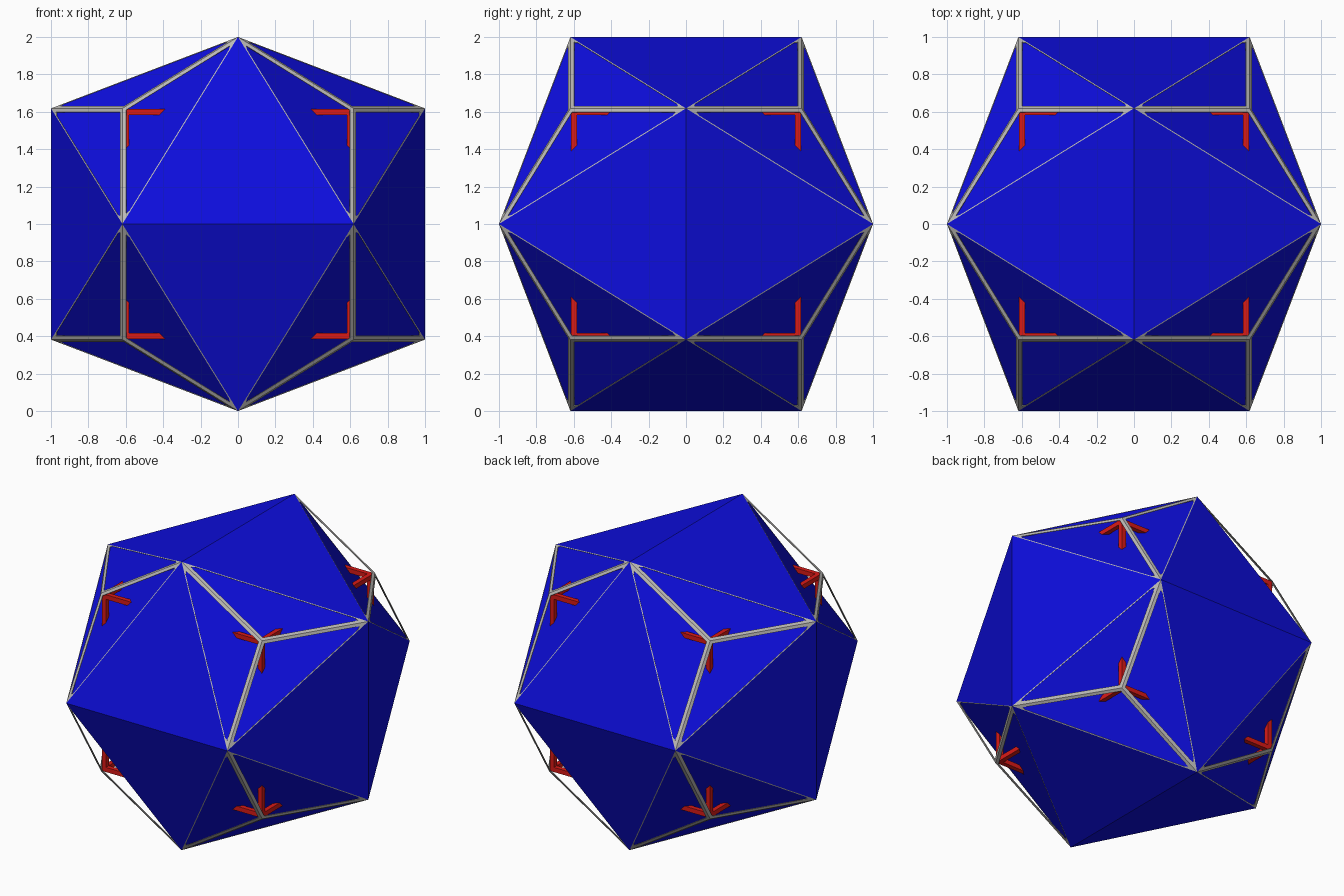
import bpy, bmesh
from mathutils import Vector
from itertools import product

if "Cube" in bpy.data.objects:
    bpy.data.objects.remove(bpy.data.objects["Cube"], do_unlink=True)

G = (5 ** 0.5 - 1) / 2          # golden ratio fraction, 0.618
CENTRE = Vector((0, 0, 1))


def material(name, rgb):
    m = bpy.data.materials.new(name)
    m.use_nodes = True
    m.diffuse_color = (*rgb, 1)
    m.node_tree.nodes["Principled BSDF"].inputs["Base Color"].default_value = (*rgb, 1)
    return m


def make_object(name, bm, mat):
    me = bpy.data.meshes.new(name)
    bm.to_mesh(me)
    bm.free()
    me.materials.append(mat)
    ob = bpy.data.objects.new(name, me)
    ob.location = CENTRE
    bpy.context.collection.objects.link(ob)
    return ob


blue = material("deep blue", (0.004, 0.004, 0.72))
grey = material("light grey", (0.5, 0.49, 0.47))
red = material("red", (0.7, 0.01, 0.008))

# Solid twenty-sided body
bm = bmesh.new()
for a, b in product((-1, 1), repeat=2):
    for p in ((0, a * G, b), (b, 0, a * G), (a * G, b, 0)):
        bm.verts.new(p)
bmesh.ops.convex_hull(bm, input=bm.verts)
bmesh.ops.recalc_face_normals(bm, faces=bm.faces)
make_object("icosahedron_body", bm, blue)

# Cube frame whose corners poke out of the body
OUT, T = 0.615, 0.032
MID = OUT - T / 2
bm = bmesh.new()
for axis in range(3):
    for a, b in product((-MID, MID), repeat=2):
        size = Vector((T, T, T))
        size[axis] = 2 * OUT
        pos = Vector((0, 0, 0))
        pos[(axis + 1) % 3], pos[(axis + 2) % 3] = a, b
        verts = bmesh.ops.create_cube(bm, size=1)["verts"]
        bmesh.ops.scale(bm, vec=size, verts=verts)
        bmesh.ops.translate(bm, vec=pos, verts=verts)
make_object("inner_cube_frame", bm, red)

# Open three-sided pyramids: wide strips on the ridges, thin strips at the base
RIDGE, BASE = 0.021, 0.006
DROP = RIDGE * (1 + G * G) ** 0.5     # ridge strip width measured upright


def add_pyramid_side(bm, a, b, c):
    if (b - a).cross(c - a).dot(c) < 0:
        a, b = b, a
    m = (a + b) / 2
    u, v = (b - a).normalized(), (c - m).normalized()
    half, height = (b - a).length / 2, (c - m).length

    def vert(x, y):
        return bm.verts.new(m + u * x + v * y)

    A, B, C = vert(-half, 0), vert(half, 0), vert(0, height)
    tip = vert(0, height - DROP)
    near, far = 0.065, 0.085          # small gussets in the sharp corners
    a1, b1 = (vert(s * (half - near), near * G - DROP) for s in (-1, 1))
    a2, b2 = (vert(s * (half - far), BASE) for s in (-1, 1))
    for f in ((A, a1, tip, C), (C, tip, b1, B), (A, B, b2, a2),
              (A, a2, a1), (B, b1, b2)):
        bm.faces.new(f)


bm = bmesh.new()
for x, y, z in product((-1, 1), repeat=3):
    apex = Vector((x, y, z)) * G
    feet = [Vector((0, y * G, z)), Vector((x, 0, z * G)), Vector((x * G, y, 0))]
    for i in range(3):
        add_pyramid_side(bm, feet[i], feet[(i + 1) % 3], apex)
bmesh.ops.remove_doubles(bm, verts=bm.verts, dist=0.0001)
bmesh.ops.recalc_face_normals(bm, faces=[])
for f in bm.faces:
    if f.normal.dot(f.calc_center_median()) < 0:
        f.normal_flip()
frame = make_object("corner_pyramid_frames", bm, grey)
solid = frame.modifiers.new("thickness", 'SOLIDIFY')
solid.thickness = 0.004
solid.offset = -1
